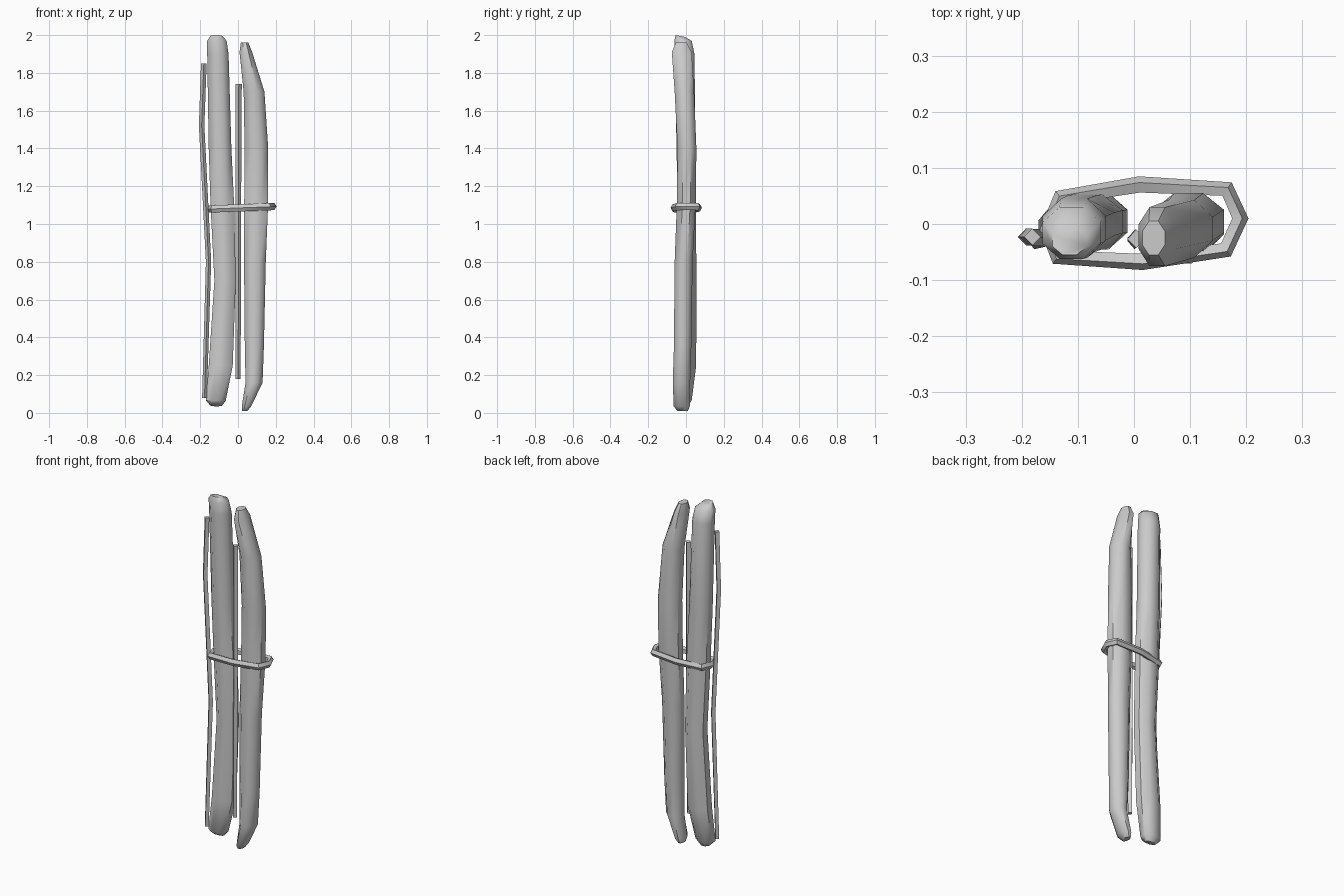
import bpy, bmesh, math
from mathutils import Vector

cube = bpy.data.objects.get("Cube")
if cube:
    bpy.data.objects.remove(cube, do_unlink=True)

grey = bpy.data.materials.new("light grey")
grey.use_nodes = True
colour = (0.6, 0.6, 0.6, 1)
grey.diffuse_color = colour
grey.node_tree.nodes["Principled BSDF"].inputs["Base Color"].default_value = colour


def loft(name, rings, closed=False, angle=50):
    """Skin a list of point rings, capping the ends unless closed."""
    bm = bmesh.new()
    rows = [[bm.verts.new(p) for p in ring] for ring in rings]
    n = len(rows[0])
    pairs = list(zip(rows, rows[1:]))
    if closed:
        pairs.append((rows[-1], rows[0]))
    else:
        bm.faces.new(rows[0])
        bm.faces.new(rows[-1])
    for a, b in pairs:
        for i in range(n):
            j = (i + 1) % n
            bm.faces.new((a[i], a[j], b[j], b[i]))
    bmesh.ops.recalc_face_normals(bm, faces=bm.faces)
    mesh = bpy.data.meshes.new(name)
    bm.to_mesh(mesh)
    bm.free()
    mesh.materials.append(grey)
    obj = bpy.data.objects.new(name, mesh)
    bpy.context.collection.objects.link(obj)
    bpy.ops.object.select_all(action="DESELECT")
    obj.select_set(True)
    bpy.context.view_layer.objects.active = obj
    bpy.ops.object.shade_smooth_by_angle(angle=math.radians(angle))
    return obj


def stick(name, stations, sides, turn=0.5, tilt=0):
    """Stations are x min, x max, y min, y max, z; the ends may slope in y."""
    rings = []
    last = len(stations) - 1
    for k, (x0, x1, y0, y1, z) in enumerate(stations):
        slope = tilt if k in (0, last) else 0
        grow = 1 / math.cos(math.pi / sides) if sides > 4 else 1
        ring = []
        for i in range(sides):
            a = 2 * math.pi * (i + turn) / sides
            c, s = math.cos(a) * grow, math.sin(a) * grow
            ring.append(((x0 + x1) / 2 + c * (x1 - x0) / 2,
                         (y0 + y1) / 2 + s * (y1 - y0) / 2, z - slope * s))
        rings.append(ring)
    return loft(name, rings)


# Thick logs with tapered, rounded ends
stick("right_log", [
    (-.145, -.085, -.03, .01, .04),
    (-.17, -.065, -.05, .03, .065),
    (-.155, -.028, -.045, .054, .25),
    (-.125, -.012, -.045, .055, .7),
    (-.145, -.02, -.045, .053, 1.09),
    (-.155, -.035, -.05, .05, 1.4),
    (-.163, -.05, -.06, .045, 1.9),
    (-.163, -.06, -.062, .03, 1.97),
    (-.145, -.085, -.055, -.005, 1.995)], 8, tilt=.005)

stick("left_log", [
    (.022, .05, -.045, .01, .01),
    (.02, .07, -.065, .02, .035),
    (.04, .13, -.07, .022, .16),
    (.036, .137, -.064, .028, .35),
    (.032, .147, -.06, .035, .8),
    (.033, .16, -.048, .052, 1.12),
    (.035, .16, -.045, .055, 1.4),
    (.03, .14, -.06, .043, 1.7),
    (.008, .075, -.075, .03, 1.91),
    (.015, .055, -.055, .005, 1.96)], 8)

# Thin twigs
stick("side_twig", [
    (-.19, -.165, -.045, -.015, .08),
    (-.17, -.142, -.04, -.01, .8),
    (-.207, -.178, -.038, -.008, 1.52),
    (-.196, -.166, -.038, -.008, 1.85)], 4, turn=0)

stick("middle_twig", [
    (-.012, .014, -.045, -.015, .18),
    (-.012, .016, -.04, -.01, 1.0),
    (-.012, .02, -.043, -.01, 1.74)], 4, turn=0)

# Loop of cord around the bundle
path = [(-.13, .046), (.01, .069), (.165, .061), (.188, .01),
        (.163, -.045), (.015, -.066), (-.135, -.058), (-.152, -.01)]
path = [Vector((x, y, 1.085 + x * .04)) for x, y in path]
rings = []
for i, p in enumerate(path):
    before = (p - path[i - 1]).normalized()
    after = (path[(i + 1) % len(path)] - p).normalized()
    out = (before + after).cross(Vector((0, 0, 1))).normalized()
    rings.append([p + out * .016 * math.cos(a) + Vector((0, 0, .02 * math.sin(a)))
                  for a in [math.tau * (k + .5) / 5 for k in range(5)]])
loft("binding_loop", rings, closed=True)
